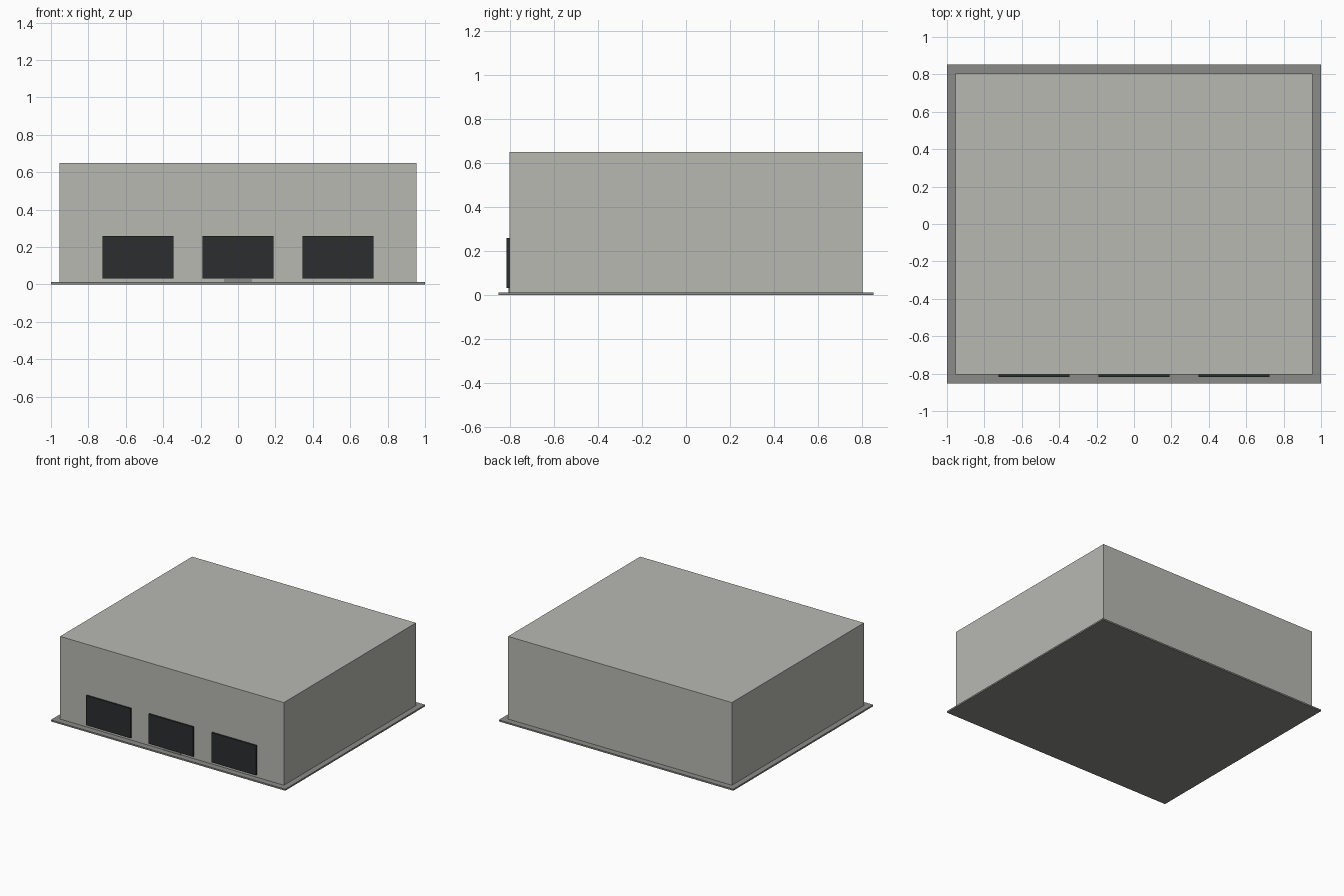
import bpy

if "Cube" in bpy.data.objects:
    bpy.data.objects.remove(bpy.data.objects["Cube"])


def material(name, rgb):
    m = bpy.data.materials.new(name)
    m.diffuse_color = (*rgb, 1)
    m.use_nodes = True
    m.node_tree.nodes["Principled BSDF"].inputs["Base Color"].default_value = m.diffuse_color
    return m


def box(name, x, y, z, mat):
    """Box from (min, max) ranges on each axis."""
    bpy.ops.mesh.primitive_cube_add(size=1)
    ob = bpy.context.object
    ob.name = name
    ob.location = [(a + b) / 2 for a, b in (x, y, z)]
    ob.scale = [b - a for a, b in (x, y, z)]
    bpy.ops.object.transform_apply(location=True, rotation=False, scale=True)
    ob.data.materials.append(mat)
    return ob


wall_mat = material("concrete", (0.48, 0.48, 0.45))
slab_mat = material("paving", (0.26, 0.26, 0.25))
dark_mat = material("dark_shutter", (0.025, 0.026, 0.028))

# Ground slab and main block
box("ground_slab", (-1, 1), (-0.853, 0.853), (0, 0.012), slab_mat)
box("building_block", (-0.955, 0.955), (-0.805, 0.805), (0.012, 0.65), wall_mat)

# Small entrance door, mostly covered by the middle shutter
box("entrance_door", (-0.075, 0.075), (-0.809, -0.803), (0.012, 0.17), slab_mat)

# Three dark loading shutters along the front
for i, cx in enumerate((-0.535, 0, 0.535)):
    box(f"shutter_{i + 1}", (cx - 0.19, cx + 0.19), (-0.817, -0.804),
        (0.031, 0.26), dark_mat)
